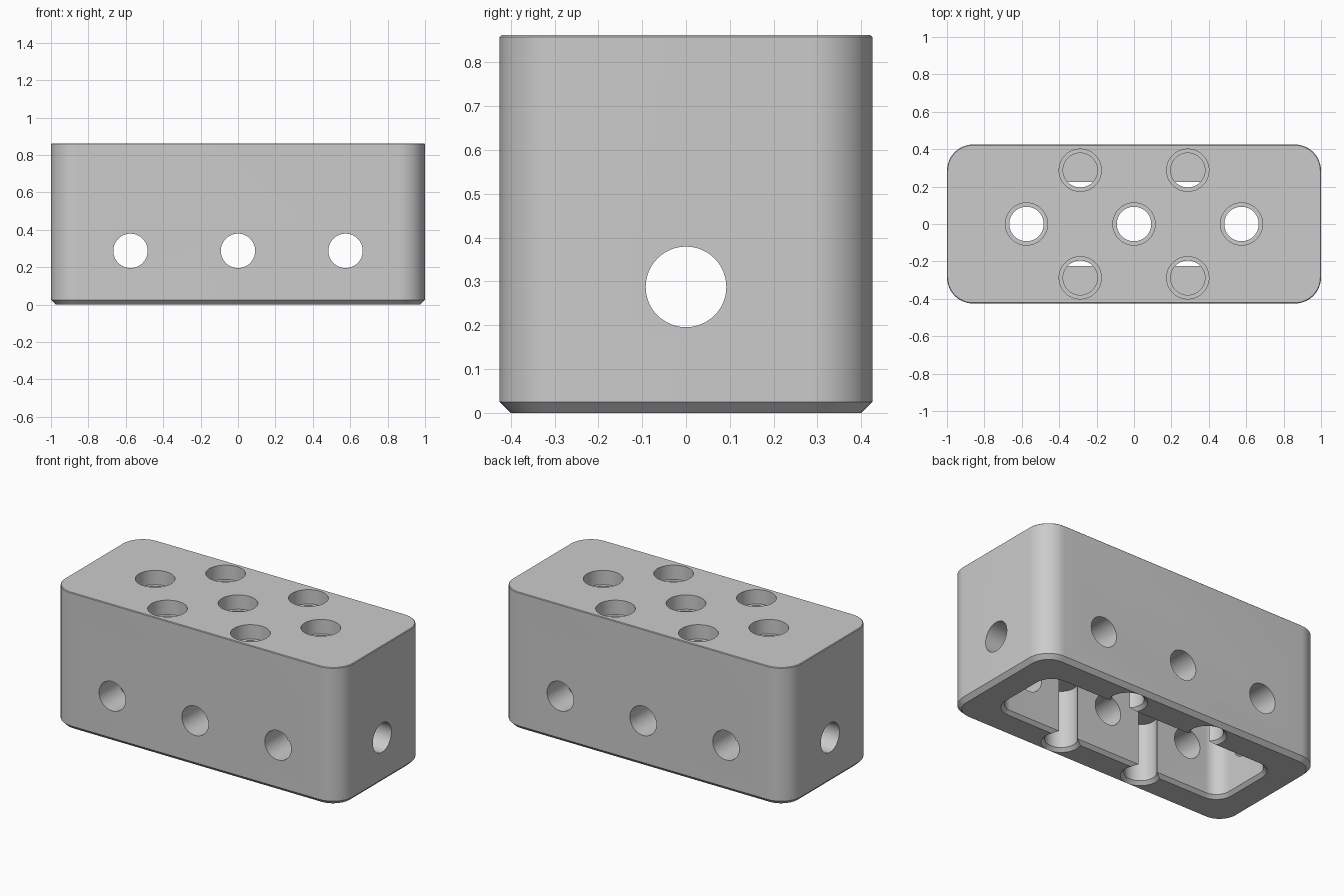
import bpy
import bmesh
from math import pi, sin, cos, radians

cube = bpy.data.objects.get("Cube")
if cube:
    bpy.data.objects.remove(cube, do_unlink=True)

# Main sizes
HX, HY, H = 1.0, 0.425, 0.862
PITCH = 0.2875
WALL = 0.2
HOLE_R, BORE_R = 0.092, 0.113
POCKET_TOP = 0.38

grey = bpy.data.materials.new("plain_grey")
grey.use_nodes = True
colour = (0.6, 0.6, 0.6, 1)
grey.diffuse_color = colour
grey.node_tree.nodes["Principled BSDF"].inputs["Base Color"].default_value = colour


def outline(hx, hy, r, steps=12):
    """Rounded rectangle; it becomes a circle when hx = hy = r."""
    pts = []
    corners = [(1, 1), (-1, 1), (-1, -1), (1, -1)]
    for q, (sx, sy) in enumerate(corners):
        for i in range(steps + 1):
            a = (q + i / steps) * pi / 2
            pts.append((sx * (hx - r) + r * cos(a), sy * (hy - r) + r * sin(a)))
    return pts


def loft(name, hx, hy, r, levels, loc=(0, 0, 0), rot=(0, 0, 0)):
    """Solid through rounded outlines at (height, outward offset) levels."""
    bm = bmesh.new()
    rings = [[bm.verts.new((x, y, z)) for x, y in outline(hx + g, hy + g, r + g)]
             for z, g in levels]
    n = len(rings[0])
    for low, high in zip(rings, rings[1:]):
        for i in range(n):
            j = (i + 1) % n
            bm.faces.new((low[i], low[j], high[j], high[i]))
    bm.faces.new(rings[0][::-1])
    bm.faces.new(rings[-1])
    bmesh.ops.remove_doubles(bm, verts=bm.verts, dist=1e-5)
    bmesh.ops.recalc_face_normals(bm, faces=bm.faces)
    mesh = bpy.data.meshes.new(name)
    bm.to_mesh(mesh)
    bm.free()
    mesh.materials.append(grey)
    obj = bpy.data.objects.new(name, mesh)
    obj.location, obj.rotation_euler = loc, rot
    bpy.context.collection.objects.link(obj)
    return obj


def round_cutter(levels, loc=(0, 0, 0), rot=(0, 0, 0)):
    return loft("hole_cutter", HOLE_R, HOLE_R, HOLE_R, levels, loc, rot)


# Block with a chamfered foot and a fine top edge
block = loft("block", HX, HY, 0.14,
             [(0, -0.025), (0.025, 0), (H - 0.004, 0), (H, -0.004)])


def cut(cutter):
    cutter.hide_render = True
    bpy.context.view_layer.objects.active = block
    mod = block.modifiers.new("cut", "BOOLEAN")
    mod.operation, mod.solver, mod.object = "DIFFERENCE", "EXACT", cutter
    bpy.ops.object.modifier_apply(modifier=mod.name)
    bpy.data.objects.remove(cutter, do_unlink=True)


# Hollow underside with a chamfered mouth
mouth = [(-0.02, 0.04), (0.02, 0)]
cut(loft("cavity_cutter", HX - WALL, HY - WALL, 0.09, mouth + [(H - WALL, 0)]))

# Off-centre positions: pocket below, stepped blind hole above
step = BORE_R - HOLE_R
counterbore = [(H - 0.09, 0), (H - 0.0899, step), (H + 0.05, step)]
for sx in (-1, 1):
    for sy in (-1, 1):
        spot = (sx * PITCH, sy * PITCH, 0)
        cut(round_cutter(mouth + [(POCKET_TOP, 0)], spot))
        cut(round_cutter([(H - POCKET_TOP, 0)] + counterbore, spot))

# Middle row: stepped holes into the cavity, and cross holes front to back
for i in (-1, 0, 1):
    x = 2 * i * PITCH
    cut(round_cutter([(H / 2, 0)] + counterbore, (x, 0, 0)))
    cut(round_cutter([(-0.6, 0), (0.6, 0)], (x, 0, PITCH), (pi / 2, 0, 0)))

# Long hole end to end
cut(round_cutter([(-1.2, 0), (1.2, 0)], (0, 0, PITCH), (0, pi / 2, 0)))

# Smooth curved walls, crisp edges
bpy.ops.object.select_all(action="DESELECT")
block.select_set(True)
bpy.context.view_layer.objects.active = block
bpy.ops.object.shade_smooth_by_angle(angle=radians(30))
